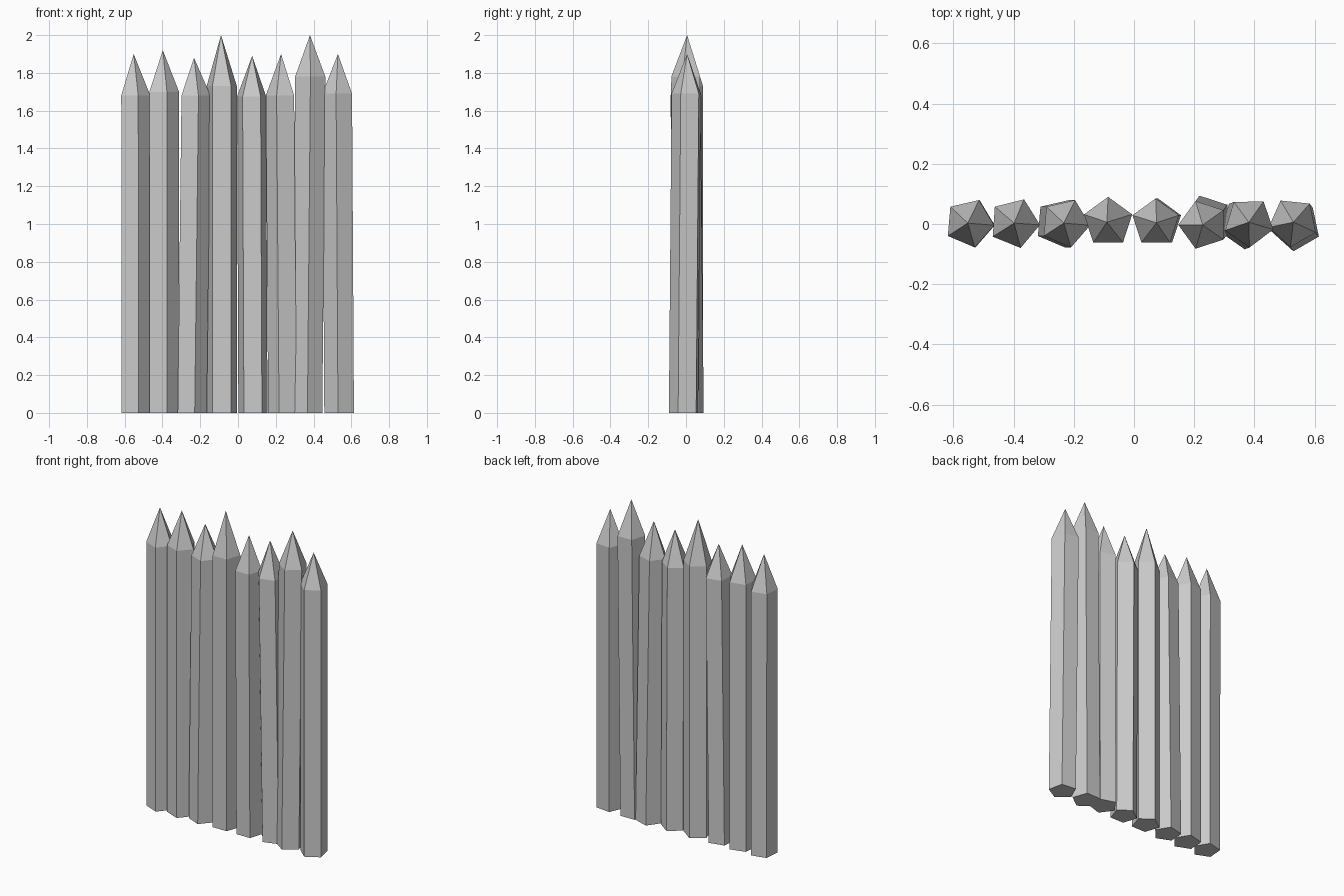
import bpy, bmesh
from math import cos, sin, radians

# base x, base y, shoulder x, shoulder y, tip x, shoulder z, tip z, radius, first corner angle
STAKES = [
    (-0.545, 0.003, -0.547, 0.003, -0.552, 1.68, 1.90, 0.083, -5),
    (-0.397, 0.003, -0.397, 0.003, -0.398, 1.70, 1.92, 0.085, -4),
    (-0.248, 0.003, -0.228, 0.003, -0.233, 1.68, 1.88, 0.083, -5),
    (-0.086, 0.006, -0.086, 0.006, -0.090, 1.73, 2.00, 0.084, 90),
    (0.079, 0.004, 0.072, 0.004, 0.075, 1.675, 1.89, 0.081, 90),
    (0.243, 0.015, 0.230, -0.003, 0.228, 1.68, 1.90, 0.083, 36),
    (0.366, 0.000, 0.382, 0.006, 0.381, 1.78, 2.00, 0.084, -17),
    (0.538, -0.008, 0.528, 0.006, 0.529, 1.69, 1.90, 0.083, -24),
]
SIDES = 5


def stake(i, bx, by, sx, sy, tx, sz, tz, r, ang):
    bm = bmesh.new()

    def ring(cx, cy, z):
        angles = [radians(ang + 360 * k / SIDES) for k in range(SIDES)]
        return [bm.verts.new((cx + r * cos(a), cy + r * sin(a), z)) for a in angles]

    base, shoulder = ring(bx, by, 0), ring(sx, sy, sz)
    tip = bm.verts.new((tx, sy, tz))
    bm.faces.new(base[::-1])
    for k in range(SIDES):
        n = (k + 1) % SIDES
        bm.faces.new((base[k], base[n], shoulder[n], shoulder[k]))
        bm.faces.new((shoulder[k], shoulder[n], tip))
    mesh = bpy.data.meshes.new(f"stake_{i}")
    bm.to_mesh(mesh)
    bm.free()
    bpy.context.collection.objects.link(bpy.data.objects.new(f"stake_{i}", mesh))


# Row of sharpened palisade logs
for i, s in enumerate(STAKES, 1):
    stake(i, *s)
